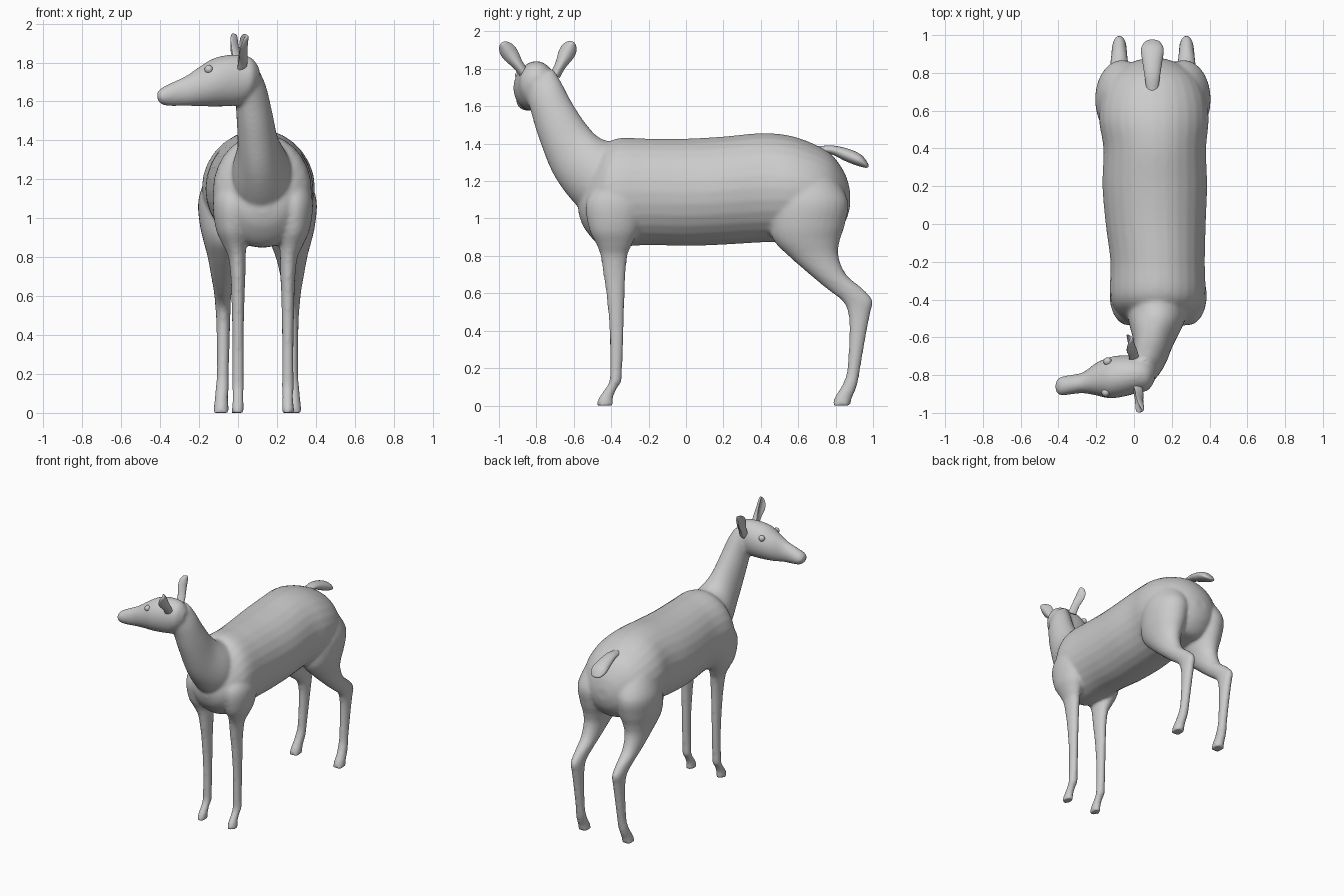
import bpy, bmesh
from math import sin, cos, pi
from mathutils import Vector as V

X, Y = V((1, 0, 0)), V((0, 1, 0))


def spline(a, b, c, d, t):
    return 0.5 * (2 * b + (c - a) * t + (2 * a - 5 * b + 4 * c - d) * t * t + (3 * b - a - 3 * c + d) * t ** 3)


def loft(bm, sections, u, bend=0, n=28, sub=5):
    """Skin through oval sections (P, Q, half width along u), splined between them."""
    S = [(V(p), V(q), w) for p, q, w in sections]
    rows = []
    for i in range(len(S) - 1):
        four = [S[max(i - 1, 0)], S[i], S[i + 1], S[min(i + 2, len(S) - 1)]]
        for k in range(sub):
            rows.append([spline(*[s[j] for s in four], k / sub) for j in range(3)])
    rows.append(S[-1])
    rings = []
    for p, q, w in rows:
        mid, half = (p + q) / 2, (q - p) / 2
        ring = []
        for k in range(n):
            a = 2 * pi * k / n
            ring.append(bm.verts.new(mid + half * cos(a) + u * (w * sin(a) + bend * half.length * cos(a) ** 2)))
        rings.append(ring)
    for r, s in zip(rings, rings[1:]):
        for k in range(n):
            bm.faces.new((r[k], r[(k + 1) % n], s[(k + 1) % n], s[k]))
    bm.faces.new(rings[0])
    bm.faces.new(rings[-1])


def finish(bm, name):
    bmesh.ops.recalc_face_normals(bm, faces=bm.faces)
    me = bpy.data.meshes.new(name)
    bm.to_mesh(me)
    bm.free()
    for p in me.polygons:
        p.use_smooth = True
    ob = bpy.data.objects.new(name, me)
    bpy.context.collection.objects.link(ob)
    return ob


skin = bmesh.new()

# Trunk: y, bottom z, top z, centre x, half width
trunk = [(-.575, 1.03, 1.10, .125, .04), (-.545, .95, 1.18, .125, .125),
         (-.47, .865, 1.34, .125, .215), (-.38, .848, 1.425, .125, .252),
         (-.2, .858, 1.427, .125, .25), (0, .853, 1.427, .115, .265),
         (.2, .86, 1.438, .11, .277), (.4, .872, 1.456, .11, .272),
         (.55, .875, 1.444, .105, .29), (.68, .885, 1.40, .105, .275),
         (.78, .90, 1.34, .105, .225), (.85, .98, 1.24, .105, .13),
         (.877, 1.06, 1.15, .105, .05)]
loft(skin, [((x, y, a), (x, y, b), w) for y, a, b, x, w in trunk], X)

# Neck: front y z, back y z, centre x, half width
neck = [(-.46, 1.0, -.32, 1.40, .125, .16), (-.565, 1.05, -.45, 1.425, .12, .15),
        (-.70, 1.22, -.53, 1.50, .105, .108), (-.787, 1.43, -.61, 1.62, .085, .093),
        (-.832, 1.58, -.668, 1.73, .065, .083), (-.86, 1.66, -.71, 1.80, .045, .07)]
loft(skin, [((x, a, b), (x, c, d), w) for a, b, c, d, x, w in neck], X)

# Head, turned to the side: x, two side y, bottom z, top z
head = [(.11, -.83, -.76, 1.69, 1.77), (.075, -.88, -.72, 1.63, 1.82),
        (.02, -.895, -.7, 1.585, 1.84), (-.06, -.915, -.695, 1.575, 1.838),
        (-.13, -.923, -.705, 1.574, 1.82), (-.2, -.908, -.735, 1.575, 1.777),
        (-.27, -.896, -.785, 1.577, 1.73), (-.34, -.903, -.80, 1.576, 1.697),
        (-.39, -.908, -.81, 1.584, 1.672), (-.416, -.885, -.835, 1.61, 1.648)]
loft(skin, [((x, (a + b) / 2, c), (x, (a + b) / 2, d), (b - a) / 2) for x, a, b, c, d in head], Y)

# Legs: z, front y, back y, sideways offset, half width
front_leg = [(1.25, -.42, -.28, .12, .08), (1.1, -.53, -.22, .155, .10),
             (.95, -.52, -.25, .158, .085), (.86, -.478, -.29, .145, .06),
             (.8, -.457, -.313, .133, .045), (.7, -.442, -.323, .128, .038),
             (.6, -.427, -.328, .128, .034), (.4, -.409, -.333, .128, .03),
             (.2, -.407, -.341, .128, .03), (.13, -.41, -.345, .128, .031),
             (.09, -.432, -.37, .128, .028), (.04, -.467, -.39, .128, .03), (0, -.48, -.386, .13, .032)]
hind_leg = [(1.25, .5, .78, .13, .12), (1.1, .46, .865, .16, .143), (.97, .445, .85, .165, .132),
            (.88, .47, .822, .17, .107), (.8, .548, .815, .175, .081), (.7, .662, .857, .178, .06),
            (.62, .758, .95, .178, .046), (.56, .835, .998, .178, .04), (.5, .865, .987, .176, .037),
            (.4, .873, .967, .176, .034), (.2, .863, .932, .178, .031), (.13, .845, .92, .181, .034),
            (.08, .818, .905, .185, .034), (.04, .793, .887, .186, .037), (0, .783, .878, .187, .042)]
for side in (-1, 1):
    for leg, axis in ((front_leg, .128), (hind_leg, .1)):
        loft(skin, [((axis + side * d, a, z), (axis + side * d, b, z), w) for z, a, b, d, w in leg], X)

# Fuse trunk, neck, head and legs into one smooth skin
body = finish(skin, "deer_body")
m = body.modifiers.new("fuse", "REMESH")
m.mode = "VOXEL"
m.voxel_size = .011
m.use_smooth_shade = True
m = body.modifiers.new("soften", "SMOOTH")
m.factor = .5
m.iterations = 7

# Cupped ears, spreading to both sides of the head
for name, base, tip in (("front_ear", (.02, -.86, 1.77), (.045, -.985, 1.94)),
                        ("back_ear", (0, -.70, 1.765), (-.015, -.605, 1.945))):
    base, tip = V(base), V(tip)
    across = (tip - base).cross(X).normalized()
    bm = bmesh.new()
    loft(bm, [(base.lerp(tip, t) - across * h, base.lerp(tip, t) + across * h, w)
              for t, h, w in ((0, .028, .025), (.3, .03, .022), (.6, .043, .014),
                              (.8, .042, .012), (.95, .025, .01), (1, .006, .004))], X, bend=-.6)
    finish(bm, name)

# Tail: bottom y z, top y z, half width
tail = [(.70, 1.34, .70, 1.385, .03), (.77, 1.345, .785, 1.39, .04), (.85, 1.308, .875, 1.37, .053),
        (.91, 1.284, .94, 1.338, .06), (.955, 1.272, .972, 1.295, .04), (.973, 1.272, .977, 1.278, .01)]
bm = bmesh.new()
loft(bm, [((.097, a, b), (.097, c, d), w) for a, b, c, d, w in tail], X)
finish(bm, "tail")

# Eyes
for name, at in (("front_eye", (-.15, -.892, 1.765)), ("back_eye", (-.14, -.728, 1.765))):
    bm = bmesh.new()
    bmesh.ops.create_uvsphere(bm, u_segments=16, v_segments=10, radius=.022)
    finish(bm, name).location = at
